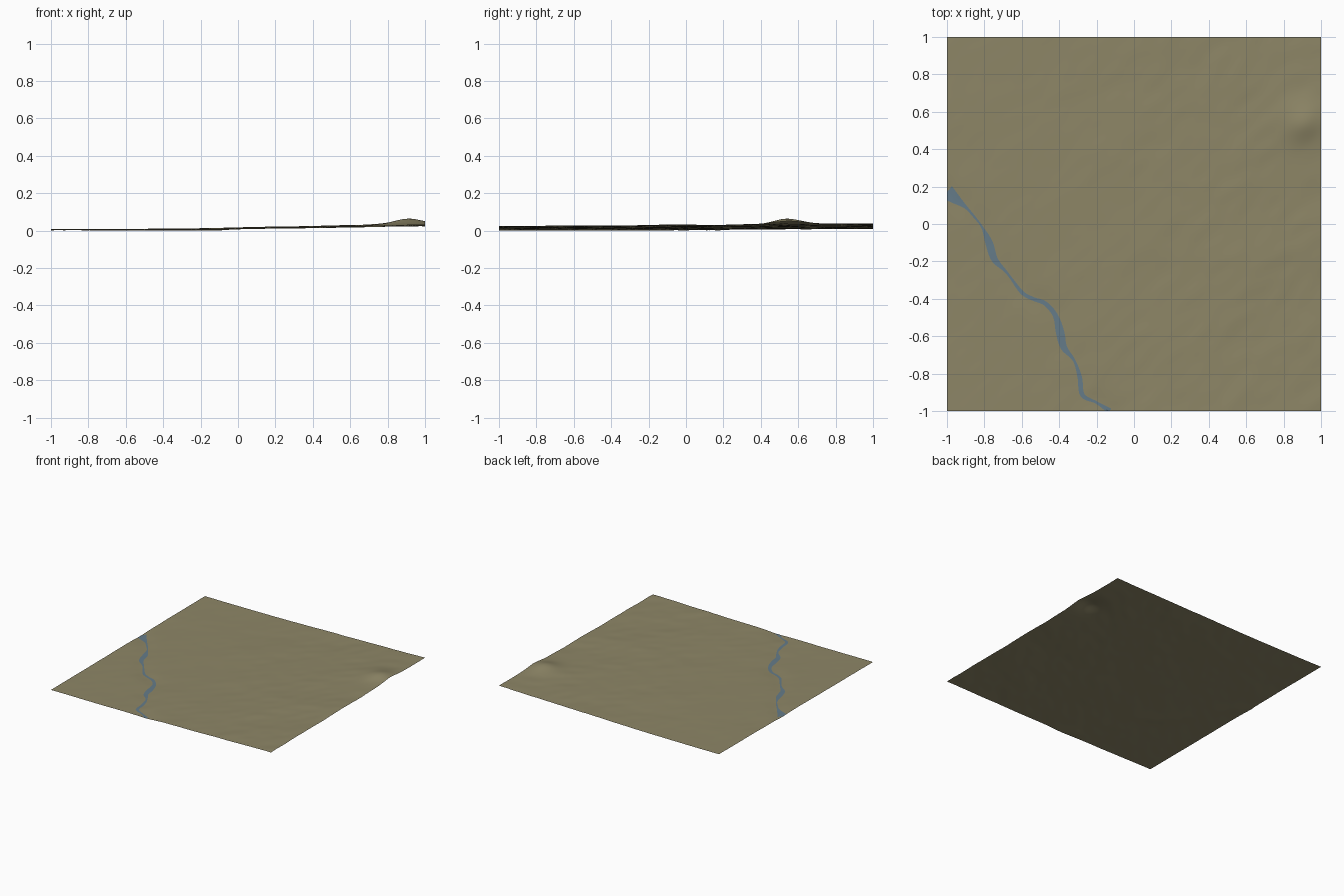
import bpy, bmesh, math
from mathutils import Vector, noise

if "Cube" in bpy.data.objects:
    bpy.data.objects.remove(bpy.data.objects["Cube"])

def material(name, rgb):
    m = bpy.data.materials.new(name)
    m.diffuse_color = (*rgb, 1)
    m.use_nodes = True
    m.node_tree.nodes["Principled BSDF"].inputs["Base Color"].default_value = m.diffuse_color
    return m

EARTH = material("dry_grass", (0.27, 0.24, 0.135))
WATER = material("river_blue", (0.13, 0.20, 0.25))

# River centreline: x, y, width
RIVER = [(-1, .17, .085), (-.95, .13, .05), (-.9, .09, .018), (-.855, .04, .012), (-.81, -.02, .012),
         (-.775, -.1, .04), (-.745, -.19, .035), (-.68, -.26, .013), (-.6, -.365, .02),
         (-.54, -.4, .02), (-.475, -.425, .024), (-.42, -.49, .028), (-.395, -.58, .045),
         (-.375, -.66, .035), (-.32, -.73, .014), (-.29, -.82, .024), (-.275, -.915, .024),
         (-.2, -.955, .014), (-.13, -1, .03)]

def smooth(t):
    t = max(0, min(1, t))
    return t * t * (3 - 2 * t)

def river_distance(x, y):
    best = 9
    for (ax, ay, _), (bx, by, _) in zip(RIVER, RIVER[1:]):
        dx, dy = bx - ax, by - ay
        t = max(0, min(1, ((x - ax) * dx + (y - ay) * dy) / (dx * dx + dy * dy)))
        best = min(best, math.hypot(x - ax - t * dx, y - ay - t * dy))
    return best

def height(x, y):
    # gentle rise to the right and back, diagonal ripples, one small hill
    u, v = (x + y) * .7, (x - y) * .7
    z = .0125 + .003 * y + .027 * smooth((x + .6) / 2.0) + .003 * y * smooth((x + 1) / 2)
    rough = .4 + .8 * smooth((x + .8) / 1.6)
    z += .0035 * rough * noise.noise(Vector((u * 2.5, v * 4, 3)))
    z += .0018 * rough * noise.noise(Vector((u * 7, v * 13, 8)))
    a, b = (x - .905) * .85 + (y - .54) * .53, (x - .905) * -.53 + (y - .54) * .85
    z += .026 * math.exp(-(a / .11) ** 2 - (b / .1) ** 2)
    z += .005 * math.exp(-((x - .97) / .25) ** 2 - ((y - .6) / .25) ** 2)
    # shallow river bed
    return z - .004 * math.exp(-(river_distance(x, y) / .06) ** 2)

def finish(name, bm, mat):
    me = bpy.data.meshes.new(name)
    bm.to_mesh(me)
    bm.free()
    me.materials.append(mat)
    for p in me.polygons:
        p.use_smooth = True
    ob = bpy.data.objects.new(name, me)
    bpy.context.collection.objects.link(ob)
    return ob

# Ground sheet
bm = bmesh.new()
bmesh.ops.create_grid(bm, x_segments=110, y_segments=110, size=1)
for v in bm.verts:
    v.co.z = height(v.co.x, v.co.y)
low = min(v.co.z for v in bm.verts)
for v in bm.verts:
    v.co.z -= low
finish("ground", bm, EARTH)

# River ribbon, smoothed between the centreline points
def spline(i, t):
    p = [Vector(RIVER[max(0, min(len(RIVER) - 1, i + k))]) for k in (-1, 0, 1, 2)]
    return .5 * (2 * p[1] + (p[2] - p[0]) * t + (2 * p[0] - 5 * p[1] + 4 * p[2] - p[3]) * t * t
                 + (3 * p[1] - p[0] - 3 * p[2] + p[3]) * t ** 3)

pts = [spline(i, k / 6) for i in range(len(RIVER) - 1) for k in range(6)] + [Vector(RIVER[-1])]
bm = bmesh.new()
rows = []
for i, p in enumerate(pts):
    d = (pts[min(i + 1, len(pts) - 1)] - pts[max(i - 1, 0)]).to_2d().normalized()
    side = Vector((-d.y, d.x))
    row = []
    for s in (.5, .25, 0, -.25, -.5):
        q = p.to_2d() + side * s * p.z
        x, y = max(-1, min(1, q.x)), max(-1, min(1, q.y))
        row.append(bm.verts.new((x, y, height(x, y) - low + .0012)))
    rows.append(row)
for a, b in zip(rows, rows[1:]):
    for k in range(4):
        bm.faces.new((a[k], a[k + 1], b[k + 1], b[k]))
bmesh.ops.recalc_face_normals(bm, faces=bm.faces)
if sum(f.normal.z for f in bm.faces) < 0:
    bmesh.ops.reverse_faces(bm, faces=bm.faces)
finish("river", bm, WATER)
